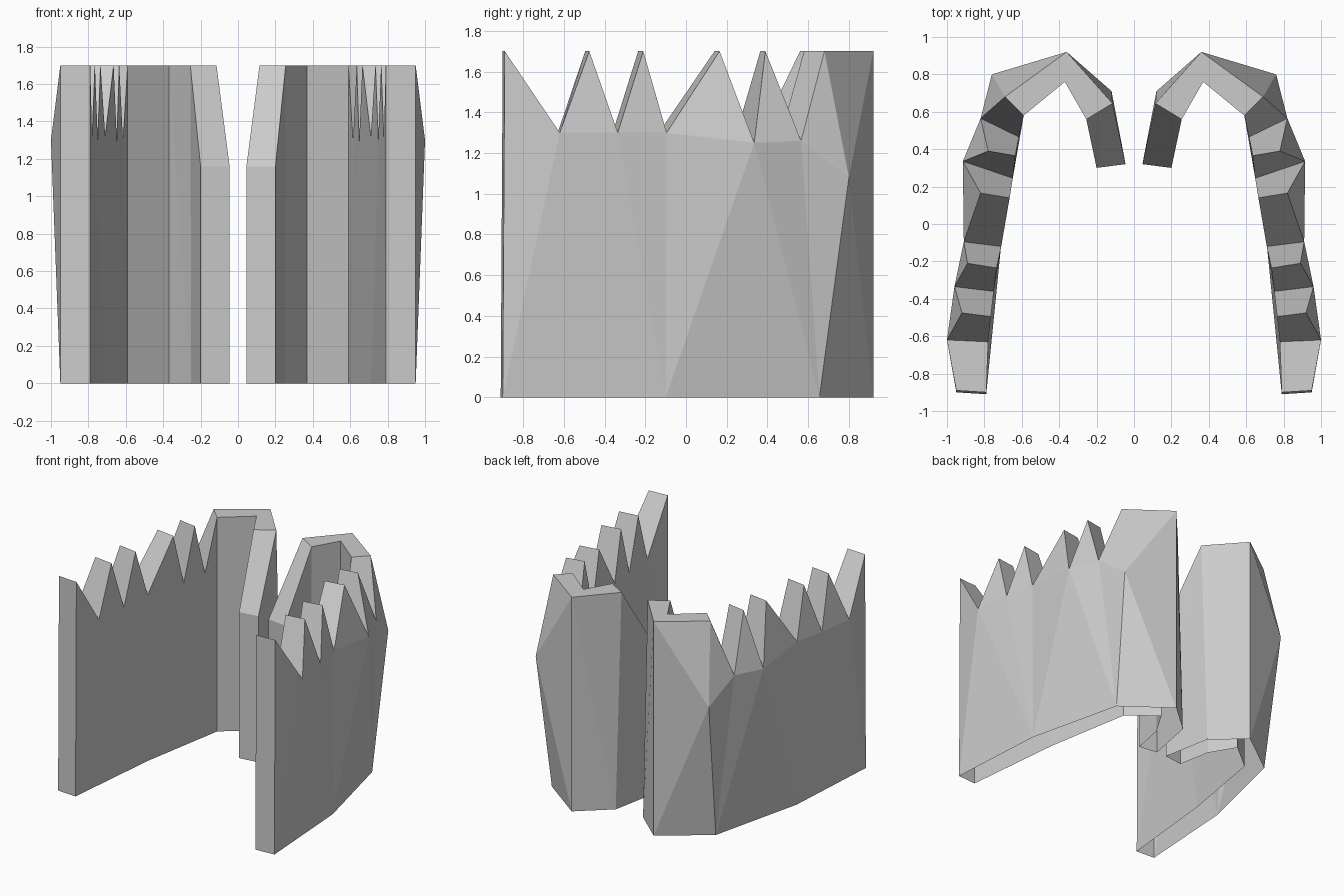
import bpy, bmesh

if "Cube" in bpy.data.objects:
    bpy.data.objects.remove(bpy.data.objects["Cube"])

H = 1.70
bm = bmesh.new()


def v(x, y, z=H):
    return bm.verts.new((x, y, z))


def face(*vs):
    bm.faces.new(vs)


# Skin a wall between a rim and its base corners; base_of gives each rim point's corner
def skin(rim, base, base_of):
    for i in range(len(rim) - 1):
        a, b = base_of[i], base_of[i + 1]
        face(rim[i], rim[i + 1], base[b])
        if a != b:
            face(rim[i], base[b], base[a])


# Notches and teeth along the side: front to back, alternating
notch_out = [v(1.0, -.62, 1.30), v(.96, -.335, 1.30), v(.91, -.095, 1.30),
             v(.915, .335, 1.25), v(.82, .565, 1.26)]
notch_in = [v(.78, -.63, 1.30), v(.75, -.36, 1.30), v(.71, -.12, 1.32),
            v(.648, .245, 1.29), v(.615, .465, 1.29)]
tooth_out = [v(.95, -.89), v(.92, -.475), v(.89, -.21), v(.82, .165),
             v(.78, .39), v(.69, .68)]
tooth_in = [v(.79, -.90), v(.765, -.495), v(.735, -.235), v(.665, .14),
            v(.635, .365), v(.59, .58)]

# Back corner and inward hook
bulge = v(.76, .80, 1.08)
hook_out = [v(.36, .92), v(.115, .645), v(.045, .32, 1.16)]
hook_in = [v(.37, .76), v(.255, .56), v(.20, .30, 1.16)]

# Base corners, front to hook tip
base_out = [v(*p, 0) for p in ((.95, -.90), (.90, -.10), (.72, .655),
                               (.36, .92), (.12, .71), (.045, .32))]
base_in = [v(*p, 0) for p in ((.79, -.91), (.71, -.11), (.59, .58),
                              (.37, .76), (.25, .56), (.20, .30))]

# Wall bodies below the notches
skin([tooth_out[0]] + notch_out + [bulge] + hook_out, base_out,
     [0, 0, 1, 1, 1, 2, 2, 3, 4, 5])
skin([tooth_in[0]] + notch_in + [tooth_in[5]] + hook_in, base_in,
     [0, 0, 1, 1, 1, 2, 2, 3, 4, 5])

# Tooth sides
for i in range(1, 5):
    face(notch_out[i - 1], tooth_out[i], notch_out[i])
    face(notch_in[i - 1], tooth_in[i], notch_in[i])
face(notch_out[4], tooth_out[5], bulge)
face(tooth_out[5], hook_out[0], bulge)

# Top surface running over teeth, notches and hook
top = []
for i in range(6):
    top.append((tooth_out[i], tooth_in[i]))
    if i < 5:
        top.append((notch_out[i], notch_in[i]))
top += list(zip(hook_out, hook_in))
for (a, b), (c, d) in zip(top, top[1:]):
    face(a, c, d, b)

# End caps; the underside stays open
face(tooth_out[0], tooth_in[0], base_in[0], base_out[0])
face(hook_out[2], hook_in[2], base_in[5], base_out[5])

bmesh.ops.recalc_face_normals(bm, faces=bm.faces)
mesh = bpy.data.meshes.new("toothed_wall")
bm.to_mesh(mesh)
bm.free()
wall = bpy.data.objects.new("toothed_wall", mesh)
bpy.context.collection.objects.link(wall)

# Opposite wall
mirror = wall.modifiers.new("mirror", "MIRROR")
mirror.use_mirror_merge = False
